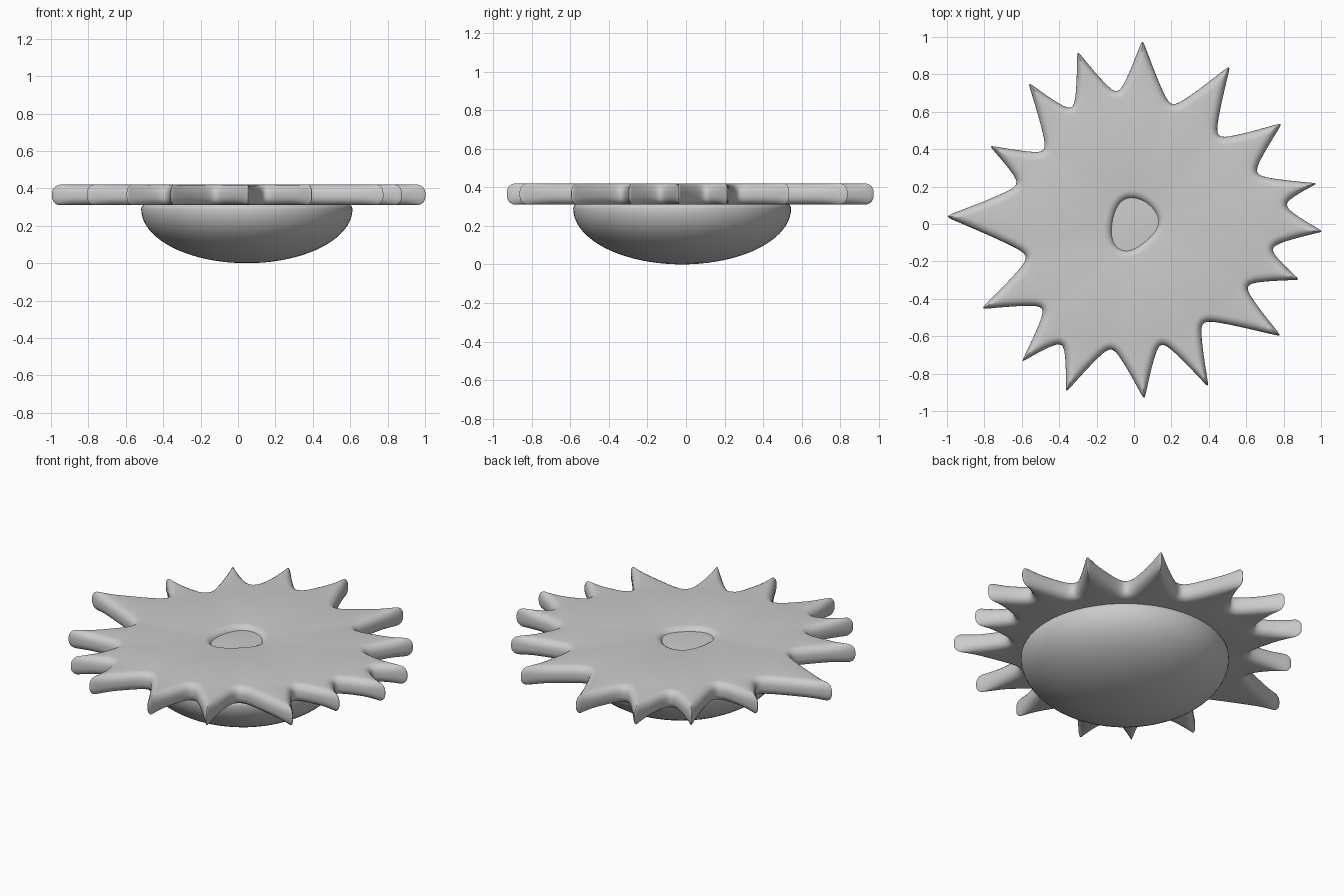
import bpy, bmesh, math
from mathutils import Vector

if "Cube" in bpy.data.objects:
    bpy.data.objects.remove(bpy.data.objects["Cube"])

TIPS = [(1.0, -.04), (.97, .215), (.785, .535), (.51, .84), (.045, .975), (-.30, .915),
        (-.56, .75), (-.765, .415), (-1.0, .04), (-.81, -.45), (-.595, -.73), (-.36, -.89),
        (.055, -.93), (.395, -.865), (.78, -.595), (.875, -.295)]
VALLEYS = [(.81, .10), (.65, .27), (.445, .465), (.20, .63), (-.09, .70), (-.33, .615),
           (-.475, .39), (-.62, .21), (-.565, -.17), (-.485, -.445), (-.385, -.64),
           (-.12, -.66), (.145, -.635), (.365, -.52), (.60, -.33), (.735, -.13)]
HOLE = [(.15, 0), (.09, .10), (0, .145), (-.08, .125), (-.12, 0), (-.115, -.11),
        (-.04, -.155), (.05, -.10)]
MID, HALF, ROUND = .365, .055, .045


def bspline(ctrl, steps):
    """Closed uniform cubic B-spline."""
    out, n = [], len(ctrl)
    for i in range(n):
        a, b, c, d = (ctrl[(i + k) % n] for k in range(4))
        for s in range(steps):
            t = s / steps
            out.append((a * (1 - t) ** 3 + b * (3 * t ** 3 - 6 * t * t + 4)
                        + c * (-3 * t ** 3 + 3 * t * t + 3 * t + 1) + d * t ** 3) / 6)
    return out


def inset_vectors(pts, hole):
    """Inward rounding offset per outline point, kept inside narrow spikes."""
    n, res = len(pts), []
    for i, p in enumerate(pts):
        t = (pts[(i + 1) % n] - pts[i - 1]).normalized()
        nrm = Vector((-t.y, t.x))
        if hole:
            res.append(-nrm * ROUND)
            continue
        d = ROUND
        for q in pts:
            v = q - p
            k = nrm.dot(v)
            if k > 1e-5:
                d = min(d, .8 * v.length_squared / (2 * k))
        res.append(nrm * d - p.normalized() * (ROUND - d))
    return res


def rounded_wall(bm, pts, hole=False):
    """Rounded side wall; returns its bottom and top edge loops."""
    ins, rings, n = inset_vectors(pts, hole), [], len(pts)
    angles = [math.radians(a) for a in (-90, -72, -54, -36, -18, 0, 0, 18, 36, 54, 72, 90)]
    for k, a in enumerate(angles):
        z = MID + (HALF - ROUND) * (-1 if k < 6 else 1) + ROUND * math.sin(a)
        s = 1 - math.cos(a)
        rings.append([bm.verts.new((p.x + v.x * s, p.y + v.y * s, z))
                      for p, v in zip(pts, ins)])
    for r0, r1 in zip(rings, rings[1:]):
        for i in range(n):
            j = (i + 1) % n
            bm.faces.new((r0[i], r0[j], r1[j], r1[i]))
    return [[bm.edges.get((r[i], r[(i + 1) % n])) for i in range(n)]
            for r in (rings[0], rings[-1])]


def finish(bm, name):
    bmesh.ops.recalc_face_normals(bm, faces=bm.faces[:])
    me = bpy.data.meshes.new(name)
    bm.to_mesh(me)
    bm.free()
    ob = bpy.data.objects.new(name, me)
    bpy.context.collection.objects.link(ob)
    bpy.ops.object.select_all(action='DESELECT')
    ob.select_set(True)
    bpy.context.view_layer.objects.active = ob
    bpy.ops.object.shade_smooth_by_angle(angle=math.radians(40))
    return ob


# Spiked plate with a central hole
ctrl = []
for tip, val in zip(TIPS, VALLEYS):
    t, v = Vector(tip) * 1.012, Vector(val)
    side = Vector((-v.y, v.x)).normalized() * .025
    ctrl += [t, t, v - side, v + side]
bm = bmesh.new()
outer = rounded_wall(bm, bspline(ctrl, 6))
inner = rounded_wall(bm, bspline([Vector(p) for p in HOLE], 6), hole=True)
for o, i in zip(outer, inner):
    bmesh.ops.triangle_fill(bm, use_beauty=True, edges=o + i)
finish(bm, "spiked_plate")

# Rounded bowl below, its shallow crown showing in the hole
bm = bmesh.new()
bmesh.ops.create_uvsphere(bm, u_segments=64, v_segments=40, radius=1)
for v in bm.verts:
    x, y, z = v.co
    v.co = (.047 + .565 * x, -.02 + .565 * y, .29 + z * (.29 if z < 0 else .11))
finish(bm, "bowl_body")
